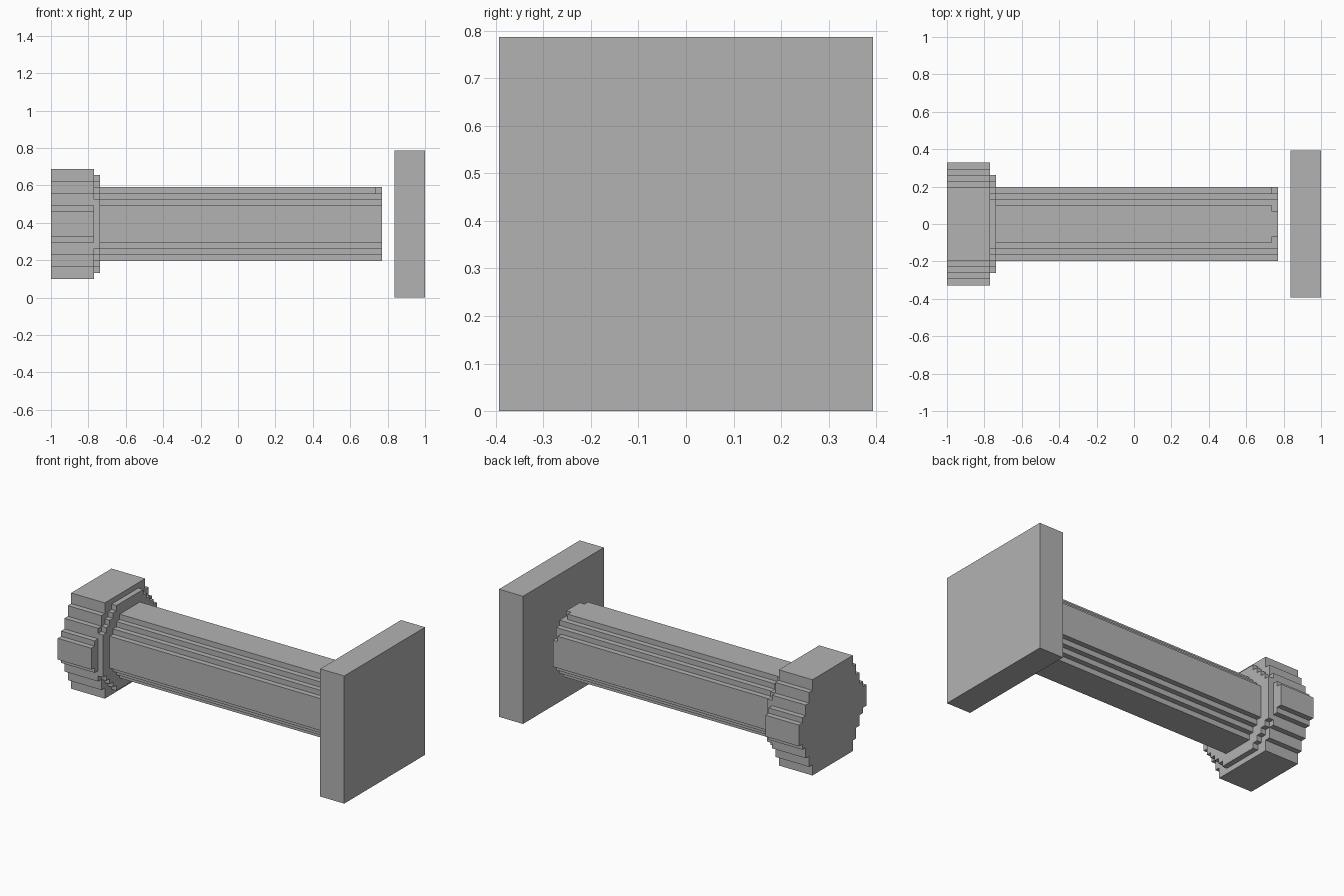
import bpy
import bmesh

cube = bpy.data.objects.get("Cube")
if cube:
    bpy.data.objects.remove(cube, do_unlink=True)

U = 2 / 61      # size of one block
AXIS = 12       # height of the long axis, in blocks

grey = bpy.data.materials.new("stone grey")
grey.use_nodes = True
colour = (0.45, 0.45, 0.45, 1)
grey.diffuse_color = colour
grey.node_tree.nodes["Principled BSDF"].inputs["Base Color"].default_value = colour


def stair(corners):
    """Stepped quarter outline from outward corners (side to top)."""
    points = []
    for i, (y, z) in enumerate(corners):
        if i:
            points.append((y, corners[i - 1][1]))
        points.append((y, z))
    return points


def bar(name, x0, x1, corners, top_back=None, top_front=None):
    """Extrude a mirrored stepped outline along x; upper quarters may differ."""
    quarters = [(1, 1, top_back or corners), (-1, 1, top_front or corners),
                (-1, -1, corners), (1, -1, corners)]
    outline = []
    for sy, sz, steps in quarters:
        part = [(sy * y, sz * z) for y, z in stair(steps)]
        outline += part if sy == sz else part[::-1]
    bm = bmesh.new()
    ring = [bm.verts.new((x0 * U, y * U, (z + AXIS) * U)) for y, z in outline]
    face = bm.faces.new(ring)
    new = bmesh.ops.extrude_face_region(bm, geom=[face], use_keep_orig=True)["geom"]
    moved = [v for v in new if isinstance(v, bmesh.types.BMVert)]
    bmesh.ops.translate(bm, verts=moved, vec=((x1 - x0) * U, 0, 0))
    bmesh.ops.recalc_face_normals(bm, faces=bm.faces)
    mesh = bpy.data.meshes.new(name)
    bm.to_mesh(mesh)
    bm.free()
    mesh.materials.append(grey)
    obj = bpy.data.objects.new(name, mesh)
    bpy.context.collection.objects.link(obj)
    return obj


# Six-sided head and round collar
bar("head", -30.5, -23.5, [(10, 2), (9, 3), (8, 5), (7, 7), (6, 9)])
bar("collar", -23.5, -22.5, [(8, 4), (7, 5), (6, 6), (5, 7), (4, 8)])

# Round shaft, with a slightly chipped last slice
rod = [(6, 3), (5, 4), (4, 5), (3, 6)]
chipped = rod[:-1] + [(2, 6)]
bar("shaft", -22.5, 22.5, rod)
bar("shaft_tip", 22.5, 23.5, rod, [(6, 2)] + chipped[1:], chipped)

# Square plate standing clear of the shaft
bar("end_plate", 25.5, 30.5, [(12, 12)])
